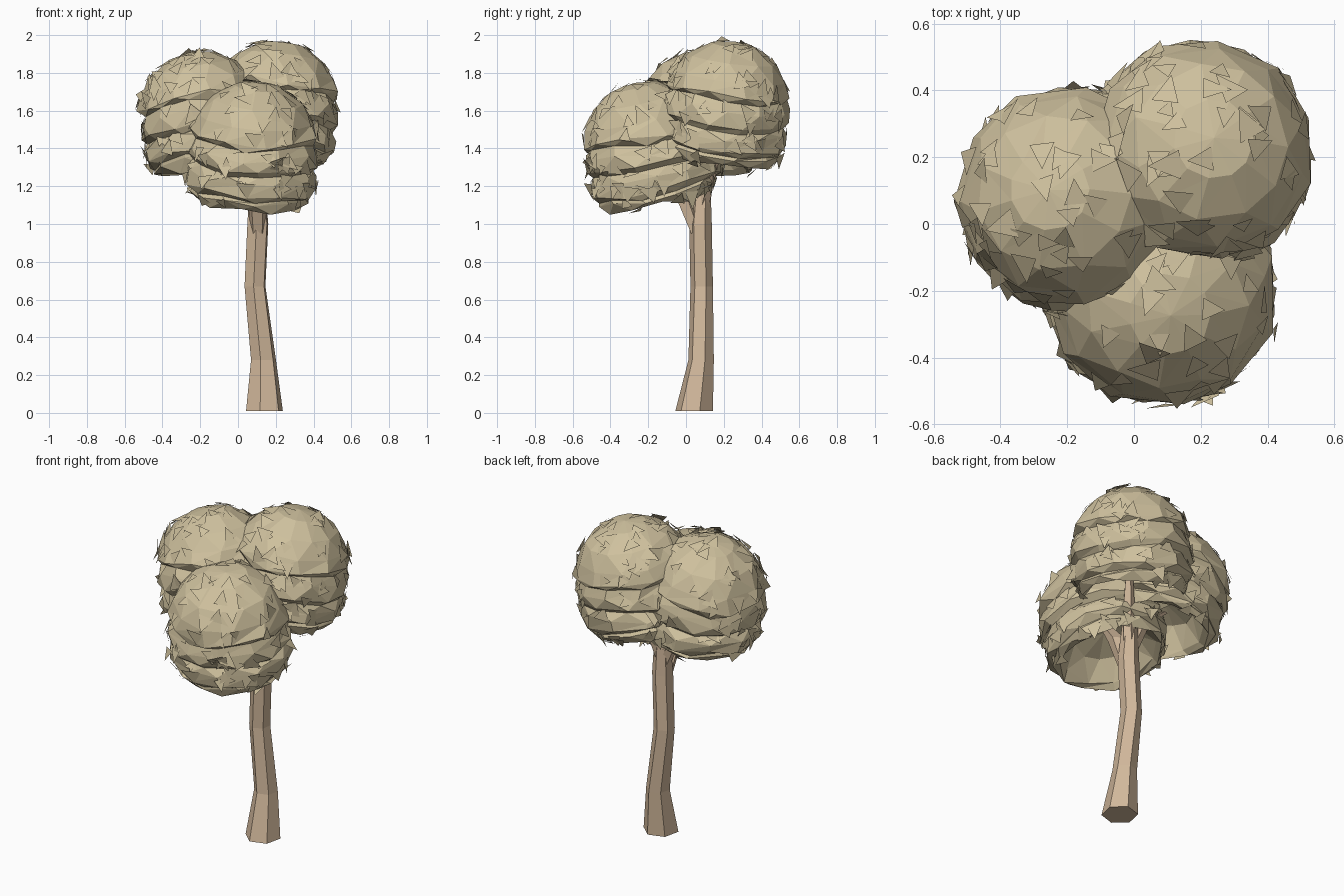
import bpy, bmesh, math, random
from mathutils import Vector, Quaternion

if "Cube" in bpy.data.objects:
    bpy.data.objects.remove(bpy.data.objects["Cube"])

random.seed(4)
UP = Vector((0, 0, 1))


def material(name, rgb):
    m = bpy.data.materials.new(name)
    m.diffuse_color = (*rgb, 1)
    m.use_nodes = True
    m.node_tree.nodes["Principled BSDF"].inputs["Base Color"].default_value = m.diffuse_color
    return m


BARK = material("bark", (0.64, 0.48, 0.33))
LEAF = material("foliage", (0.62, 0.53, 0.34))


def finish(bm, name, mat):
    me = bpy.data.meshes.new(name)
    bm.to_mesh(me)
    bm.free()
    me.materials.append(mat)
    ob = bpy.data.objects.new(name, me)
    bpy.context.collection.objects.link(ob)
    return ob


def limb(name, stations, sides=6):
    """Loft horizontal polygons; each station is x, y, z, radius, twist."""
    bm = bmesh.new()
    rings = []
    for x, y, z, r, tw in stations:
        rings.append([bm.verts.new((x + r * math.cos(tw + math.tau * i / sides),
                                    y + r * math.sin(tw + math.tau * i / sides), z))
                      for i in range(sides)])
    for a, b in zip(rings, rings[1:]):
        for i in range(sides):
            j = (i + 1) % sides
            bm.faces.new((a[i], a[j], b[j], b[i]))
    bm.faces.new(rings[0][::-1])
    bm.faces.new(rings[-1])
    bmesh.ops.recalc_face_normals(bm, faces=bm.faces)
    return finish(bm, name, BARK)


# trunk and the branches that carry the three crowns
limb("trunk", [(.14, .043, .01, .102, .3), (.135, .08, .28, .069, .3),
               (.09, .083, .67, .060, .4), (.105, .077, 1.0, .060, .4),
               (.10, .09, 1.35, .035, .5)])
limb("front_branch", [(.105, .06, .95, .04, .3), (.10, -.02, 1.17, .055, .3), (.09, -.14, 1.32, .03, .3)], 5)
limb("left_branch", [(.10, .08, 1.05, .04, 0), (.0, .08, 1.27, .036, 0), (-.15, .08, 1.40, .02, 0)], 5)
limb("back_branch", [(.105, .08, 1.08, .04, 0), (.15, .13, 1.29, .036, 0), (.21, .21, 1.5, .02, 0)], 5)

# crown profile: overlapping skirts with undercut lips and a hollow underside
PROFILE = [(.36, .93), (.70, .71), (.90, .44), (1.0, .22), (.93, .13),
           (1.0, -.02), (1.03, -.22), (.94, -.31), (1.01, -.43), (1.02, -.61),
           (.92, -.69), (.94, -.74), (.86, -.87), (.76, -.77), (.50, -.45)]
LIPS = {3, 6, 9, 12, 13}    # bands that face downward carry no leaves
SEG = 11
# centre, radius, outward lean
CROWNS = {"front": ((.08, -.20, 1.415), .345, .24),
          "left": ((-.19, .075, 1.585), .335, .22),
          "back": ((.20, .215, 1.64), .335, .18)}


def crown(name, center, rad, lean):
    c = Vector(center)
    out = Vector((c.x, c.y, 0)).normalized()
    rot = UP.rotation_difference(out * lean + UP)
    bm = bmesh.new()

    def vert(r, z, a):
        return bm.verts.new(c + rot @ Vector((r * math.cos(a), r * math.sin(a), z)) * rad)

    rings = []
    wave = [0] * SEG
    for k, (r, z) in enumerate(PROFILE):
        if k in LIPS:           # each skirt edge zigzags together with its lip
            wave = [random.uniform(-.06, .06) for _ in range(SEG)]
        ring = []
        for i in range(SEG):
            a = math.tau * (i + .5 * (k // 2 % 2)) / SEG + random.uniform(-.06, .06)
            ring.append(vert(r * random.uniform(.98, 1.02), z + wave[i], a))
        rings.append(ring)
    # triangle bands, staggered where the ring offset changes
    surface = []
    for k, (a, b) in enumerate(zip(rings, rings[1:])):
        back = (k // 2 % 2) and not ((k + 1) // 2 % 2)
        for i in range(SEG):
            j = (i + 1) % SEG
            if back:
                fs = [(a[i], b[i], b[j]), (a[i], b[j], a[j])]
            else:
                fs = [(a[i], b[i], a[j]), (a[j], b[i], b[j])]
            fs = [bm.faces.new(f) for f in fs]
            if k not in LIPS:
                surface += fs
    top, under = vert(0, .99, 0), vert(0, -.33, 0)
    for i in range(SEG):
        j = (i + 1) % SEG
        surface.append(bm.faces.new((top, rings[0][i], rings[0][j])))
        bm.faces.new((under, rings[-1][j], rings[-1][i]))
    bm.normal_update()
    spots = [(f.normal.copy(), [v.co.copy() for v in f.verts], f.calc_area()) for f in surface]
    finish(bm, name + "_crown", LEAF)
    return spots


def leaves(name, spots, count):
    """Scatter loose triangular leaves that lift slightly off the crown."""
    bm = bmesh.new()
    own = Vector(CROWNS[name][0])
    for n, tri, _ in random.choices(spots, [s[2] for s in spots], k=count):
        u, v = sorted((random.random(), random.random()))
        p = tri[0] * u + tri[1] * (v - u) + tri[2] * (1 - v)
        if any((p - Vector(c)).length < r * .95 for k, (c, r, _) in CROWNS.items() if k != name):
            continue
        if n.dot(p - own) < 0:
            n = -n
        t = Quaternion(n, random.uniform(0, math.tau)) @ n.orthogonal().normalized()
        side = n.cross(t)
        s = random.uniform(.035, .058)
        lift = random.uniform(.1, .5) * s
        base = p + n * .004
        bm.faces.new([bm.verts.new(q) for q in
                      (base - t * s * .7 + side * s * .8, base - t * s * .7 - side * s * .8,
                       base + t * s + n * lift)])
    finish(bm, name + "_leaves", LEAF)


for key, (pos, radius, lean) in CROWNS.items():
    leaves(key, crown(key, pos, radius, lean), 110)
